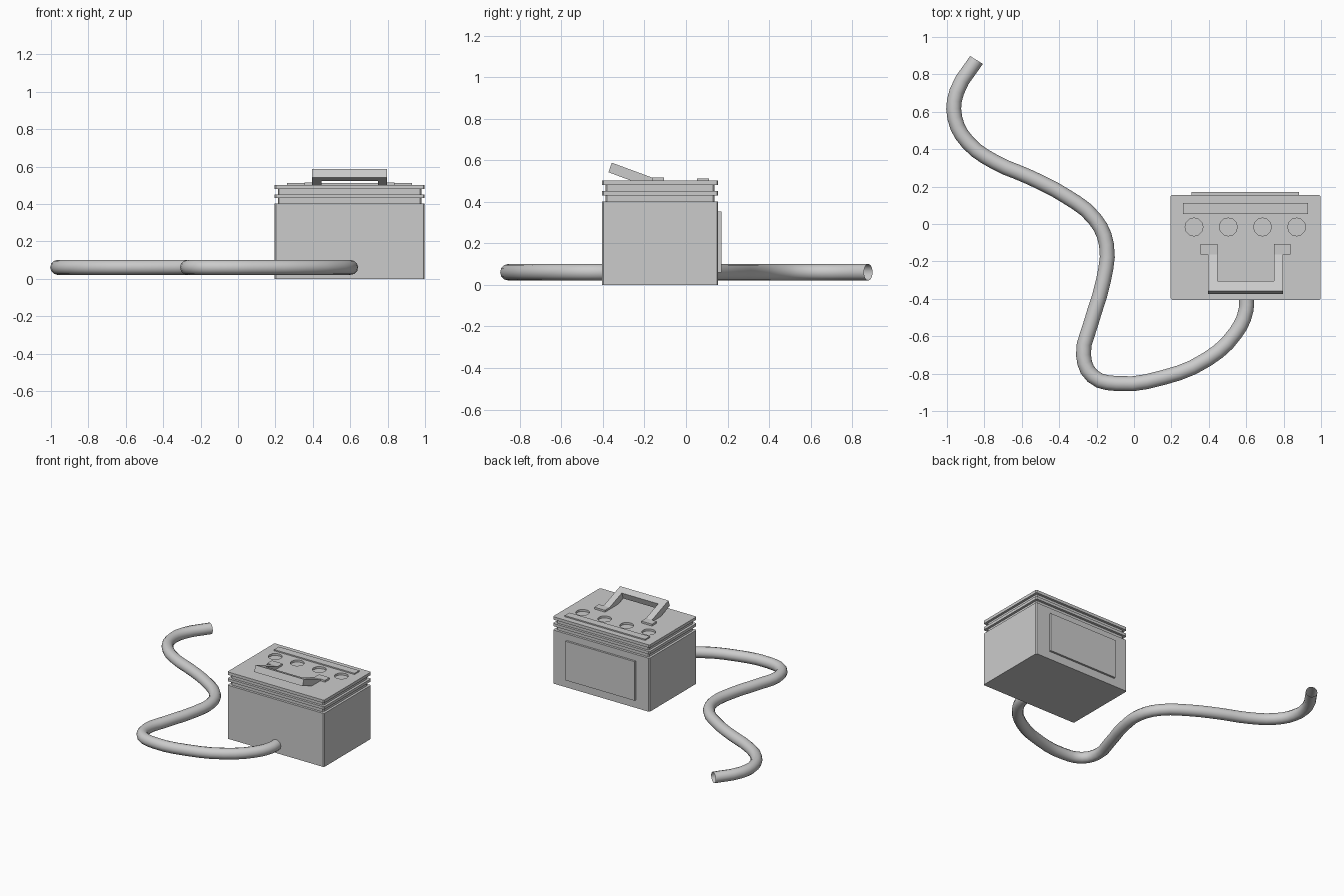
import bpy
import bmesh
from math import pi, cos, sin

if "Cube" in bpy.data.objects:
    bpy.data.objects.remove(bpy.data.objects["Cube"])

X0, X1, Y0, Y1 = 0.195, 0.998, -0.405, 0.155   # case footprint
CX = (X0 + X1) / 2


def make(name, bm):
    bmesh.ops.recalc_face_normals(bm, faces=bm.faces)
    me = bpy.data.meshes.new(name)
    bm.to_mesh(me)
    bm.free()
    ob = bpy.data.objects.new(name, me)
    bpy.context.collection.objects.link(ob)
    return ob


def stack(bm, rings):
    """Close a solid through rings that share one vertex count."""
    loops = [[bm.verts.new(p) for p in r] for r in rings]
    n = len(loops[0])
    for a, b in zip(loops, loops[1:]):
        for i in range(n):
            j = (i + 1) % n
            bm.faces.new((a[i], a[j], b[j], b[i]))
    bm.faces.new(loops[0][::-1])
    bm.faces.new(loops[-1])


def box(bm, xs, ys, zs):
    stack(bm, [[(xs[0], ys[0], z), (xs[1], ys[0], z),
                (xs[1], ys[1], z), (xs[0], ys[1], z)] for z in zs])


def prism_x(bm, profile, xs):
    stack(bm, [[(x, y, z) for y, z in profile] for x in xs])


def case_ring(inset, z, c=0.007):
    """Rectangle with small cut corners."""
    a, b, d, e = X0 + inset, X1 - inset, Y0 + inset, Y1 - inset
    return [(a + c, d, z), (b - c, d, z), (b, d + c, z), (b, e - c, z),
            (b - c, e, z), (a + c, e, z), (a, e - c, z), (a, d + c, z)]


# Case with two grooves below the lid
bm = bmesh.new()
g = 0.018
stack(bm, [case_ring(i, z) for i, z in [
    (0, 0), (0, 0.402), (g, 0.402), (g, 0.431), (0, 0.431),
    (0, 0.452), (g, 0.452), (g, 0.48), (0, 0.48), (0, 0.502)]])
case = make("battery_case", bm)

# Four round cell recesses in the lid
bm = bmesh.new()
for k in range(4):
    cx = 0.321 + k * 0.183
    stack(bm, [[(cx + 0.048 * cos(2 * pi * i / 12), -0.016 + 0.048 * sin(2 * pi * i / 12), z)
                for i in range(12)] for z in (0.487, 0.54)])
cutter = make("recess_cutter", bm)
cutter.hide_render = True
cutter.hide_set(True)
cut = case.modifiers.new("recesses", 'BOOLEAN')
cut.operation = 'DIFFERENCE'
cut.solver = 'EXACT'
cut.object = cutter

# Raised strip on the lid
bm = bmesh.new()
box(bm, (0.262, 0.93), (0.054, 0.111), (0.50, 0.511))
make("lid_strip", bm)

# Label panel on the back
bm = bmesh.new()
box(bm, (0.307, 0.882), (Y1 - 0.003, 0.17), (0.06, 0.353))
make("back_panel", bm)

# Tilted carry handle: two arms, two feet, one grip
bm = bmesh.new()
arm = [(-0.357, 0.588), (-0.373, 0.542), (-0.263, 0.501), (-0.162, 0.501), (-0.162, 0.516)]
grip = [(-0.357, 0.588), (-0.373, 0.542), (-0.322, 0.523), (-0.306, 0.569)]
for s in (-1, 1):
    prism_x(bm, arm, (CX + s * 0.151, CX + s * 0.201))
    box(bm, sorted((CX + s * 0.151, CX + s * 0.24)), (-0.162, -0.106), (0.501, 0.516))
prism_x(bm, grip, (CX - 0.151, CX + 0.151))
make("carry_handle", bm)

# Power cable lying on the floor, open at its end
path = [(-0.842, 0.877), (-0.948, 0.706), (-0.958, 0.567), (-0.89, 0.438),
        (-0.746, 0.332), (-0.56, 0.251), (-0.366, 0.15), (-0.21, 0.027),
        (-0.147, -0.112), (-0.163, -0.30), (-0.233, -0.54), (-0.27, -0.70),
        (-0.222, -0.813), (-0.094, -0.853), (0.152, -0.822), (0.393, -0.722),
        (0.543, -0.583), (0.599, -0.46), (0.599, -0.38)]
cu = bpy.data.curves.new("power_cable", 'CURVE')
cu.dimensions = '3D'
cu.resolution_u = 3
cu.bevel_depth = 0.04
cu.bevel_resolution = 4
cu.use_fill_caps = False
sp = cu.splines.new('BEZIER')
sp.bezier_points.add(len(path) - 1)
for p, (x, y) in zip(sp.bezier_points, path):
    p.co = (x, y, 0.061)
    p.handle_left_type = p.handle_right_type = 'AUTO'
cable = bpy.data.objects.new("power_cable", cu)
bpy.context.collection.objects.link(cable)
